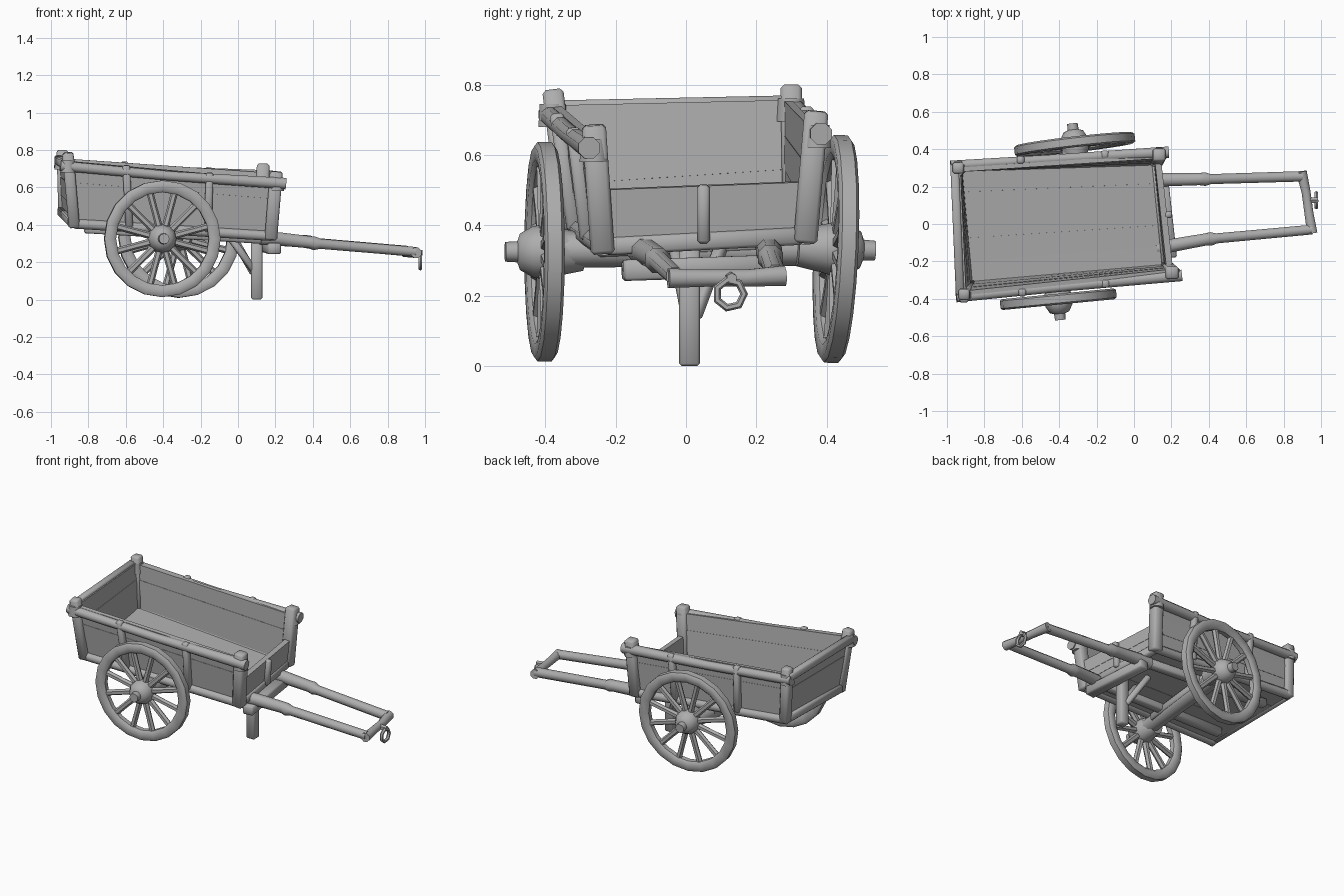
import bpy, bmesh, math
from mathutils import Vector as V, Matrix

cube = bpy.data.objects.get("Cube")
if cube:
    bpy.data.objects.remove(cube, do_unlink=True)

wood = bpy.data.materials.new("weathered_grey")
wood.use_nodes = True
GREY = (0.42, 0.42, 0.42, 1)
wood.diffuse_color = GREY
wood.node_tree.nodes["Principled BSDF"].inputs["Base Color"].default_value = GREY


def finish(name, bm, matrix=Matrix()):
    """Turn a bmesh into a shaded object."""
    bmesh.ops.recalc_face_normals(bm, faces=bm.faces)
    mesh = bpy.data.meshes.new(name)
    bm.to_mesh(mesh)
    bm.free()
    mesh.materials.append(wood)
    ob = bpy.data.objects.new(name, mesh)
    ob.matrix_world = matrix
    bpy.context.collection.objects.link(ob)
    bpy.ops.object.select_all(action='DESELECT')
    ob.select_set(True)
    bpy.context.view_layer.objects.active = ob
    bpy.ops.object.shade_smooth_by_angle(angle=math.radians(46))
    return ob


def beam(name, a, b, w, h, up=(0, 0, 1), bevel=0.008):
    """Square timber from a to b with softened edges."""
    a, b = V(a), V(b)
    d = (b - a).normalized()
    side = V(up).cross(d).normalized()
    rot = Matrix((d, side, d.cross(side))).transposed().to_4x4()
    bm = bmesh.new()
    bmesh.ops.create_cube(bm, size=1)
    bmesh.ops.scale(bm, vec=((b - a).length, w, h), verts=bm.verts)
    bmesh.ops.bevel(bm, geom=bm.edges[:], offset=bevel, segments=1, affect='EDGES')
    return finish(name, bm, Matrix.Translation((a + b) / 2) @ rot)


def pole(name, points, radii, sides=8):
    """Round timber through points, with a radius at each point."""
    pts = [V(p) for p in points]
    bm = bmesh.new()
    rings = []
    for i, p in enumerate(pts):
        d = (pts[min(i + 1, len(pts) - 1)] - pts[max(i - 1, 0)]).normalized()
        u = d.cross(V((0, 0, 1)) if abs(d.z) < 0.8 else V((1, 0, 0))).normalized()
        w = d.cross(u)
        turns = [math.tau * (k + 0.5) / sides for k in range(sides)]
        rings.append([bm.verts.new(p + radii[i] * (u * math.cos(t) + w * math.sin(t))) for t in turns])
    for r, s in zip(rings, rings[1:]):
        for k in range(sides):
            bm.faces.new((r[k], r[k - 1], s[k - 1], s[k]))
    bm.faces.new(rings[0])
    bm.faces.new(rings[-1])
    return finish(name, bm)


def planks(name, a, b, c, d, count, thick=0.024):
    """Boards running a-b, stacked towards d-c."""
    a, b, c, d = map(V, (a, b, c, d))
    n = (b - a).cross(d - a).normalized()
    bm = bmesh.new()
    for i in range(count):
        lo, hi = i / count, (i + 1) / count
        quad = (a.lerp(d, lo), b.lerp(c, lo), b.lerp(c, hi), a.lerp(d, hi))
        t = thick / 2 + 0.002 * (i % 2)
        f = [bm.verts.new(p + n * t) for p in quad]
        g = [bm.verts.new(p - n * t) for p in quad]
        bm.faces.new(f)
        bm.faces.new(g)
        for k in range(4):
            bm.faces.new((f[k], f[k - 1], g[k - 1], g[k]))
    return finish(name, bm)


def lathe(name, profile, matrix, steps, closed=False):
    """Spin (radius, y) points about the local y axis."""
    bm = bmesh.new()
    vs = [bm.verts.new((r, y, 0)) for r, y in profile]
    es = [bm.edges.new(p) for p in zip(vs, vs[1:])]
    if closed:
        es.append(bm.edges.new((vs[-1], vs[0])))
    bmesh.ops.spin(bm, geom=vs + es, cent=(0, 0, 0), axis=(0, 1, 0),
                   angle=math.tau, steps=steps, use_duplicate=False)
    bmesh.ops.remove_doubles(bm, verts=bm.verts, dist=0.0005)
    return finish(name, bm, matrix)


# Box corners: floor and top, right (-y) and left (+y), back (-x) and front (+x)
F = {"rb": V((-.875, -.32, .405)), "rf": V((.175, -.228, .34)),
     "lb": V((-.93, .295, .46)), "lf": V((.12, .33, .37))}
T = {"rb": V((-.91, -.37, .74)), "rf": V((.205, -.253, .64)),
     "lb": V((-.94, .29, .755)), "lf": V((.135, .362, .68))}

# Planked box
planks("floor_boards", F["rb"], F["rf"], F["lf"], F["lb"], 5)
planks("right_side_boards", F["rb"], F["rf"], T["rf"], T["rb"], 3)
planks("left_side_boards", F["lb"], F["lf"], T["lf"], T["lb"], 3)
planks("back_boards", F["rb"], F["lb"], T["lb"], T["rb"], 3)
planks("front_boards", F["rf"], F["lf"], F["lf"].lerp(T["lf"], .5), F["rf"].lerp(T["rf"], .54), 2, 0.03)
beam("back_top_rail", T["rb"] + V((-.02, -.01, -.01)), T["lb"] + V((-.02, .03, -.01)), .045, .05)
beam("back_sill", F["rb"] + V((-.015, 0, .01)), F["lb"] + V((-.015, 0, .01)), .04, .05)
beam("front_sill", F["rf"], F["lf"], .05, .05)
beam("front_centre_stake", (.17, .05, .35), (.185, .05, .515), .035, .04, (1, 0, 0))

# Rails, posts and stakes on both sides
for side, s, stakes in (("right", -1, (.28, .68)), ("left", 1, (.31, .73))):
    k = side[0]
    out = V((0, s * .022, 0))
    b, f = T[k + "b"], T[k + "f"]
    mid = b.lerp(f, .5) + out
    pole(side + "_top_rail", [b + out + V((-.04, 0, -.025)), mid + V((0, 0, -.03)),
                              f + out + V((.05, 0, -.02))], [.029, .027, .033])
    pole(side + "_sill", [F[k + "b"] + out * .5, F[k + "f"] + out * .5], [.028, .028])
    for end, place, width in (("b", "back", .06), ("f", "front", .068)):
        lo, hi = F[k + end], T[k + end]
        beam(f"{side}_{place}_post", lo + out * .4 - V((0, 0, .02)),
             hi + out * .4 + V((0, 0, .045)), width, width, (1, 0, 0), .01)
        pole(f"{side}_{place}_post_collar", [hi + out * .4 + V((0, 0, -.06)), hi + out * .4 + V((0, 0, .005))],
             [.044, .04])
    for i, t in enumerate(stakes):
        lo, hi = F[k + "b"].lerp(F[k + "f"], t), b.lerp(f, t)
        beam(f"{side}_stake_{i + 1}", lo + out * 1.1, hi + out * 1.4 + V((0, 0, .006)), .04, .04, (1, 0, 0))

# Wheels: rim, twelve spokes, turned hub
WHEELS = (("right", -1, (-.405, -.402, .325), 5.5, 0, .312),
          ("left", 1, (-.317, .426, .333), 6.5, -2.5, .324))
for side, s, centre, yaw, roll, R in WHEELS:
    m = (Matrix.Translation(centre) @ Matrix.Rotation(math.radians(yaw), 4, 'Z')
         @ Matrix.Rotation(math.radians(roll), 4, 'X'))
    rim = [(R, -.02), (R, .02), (R - .012, .029), (R - .05, .027),
           (R - .063, .015), (R - .063, -.015), (R - .05, -.027), (R - .012, -.029)]
    lathe(side + "_wheel_rim", rim, m, 20, closed=True)
    hub = [(0, -.11), (.054, -.11), (.068, -.04), (.078, 0), (.072, .035), (.052, .07),
           (.03, .078), (.028, .112), (0, .112)]
    lathe(side + "_wheel_hub", [(r, y * s) for r, y in hub], m, 12)
    for i in range(12):
        a = math.tau * (i + .5) / 12
        d = V((math.cos(a), 0, math.sin(a)))
        pole(f"{side}_spoke_{i + 1}", [m @ (d * .05), m @ (d * .16), m @ (d * (R - .04))],
             [.02, .018, .019], 6)

# Axle and bearers under the floor
pole("axle", [(-.40, -.37, .33), (-.335, .40, .335)], [.05, .05], 10)
beam("axle_bolster", (-.385, -.25, .335), (-.345, .27, .355), .10, .05)
beam("right_bearer", (-.82, -.19, .38), (.18, -.12, .32), .055, .05)
beam("left_bearer", (-.84, .20, .41), (.14, .235, .325), .055, .05)
beam("front_cross_bearer", (.195, -.18, .272), (.145, .27, .287), .07, .06)

# Prop leg and braces
beam("prop_leg", (.10, .01, 0), (.10, .01, .345), .06, .06, (1, 0, 0))
beam("leg_brace", (.085, .025, .14), (-.03, .10, .34), .036, .036)
beam("rear_leg_brace", (.09, .005, .15), (-.04, -.03, .33), .036, .036)

# Pull handles with swollen roots, crossbar and ring
pole("right_handle", [(.12, -.13, .328), (.22, -.112, .324), (.38, -.083, .307), (.41, -.08, .30),
                      (.44, -.077, .298), (.95, -.03, .255)], [.039, .038, .035, .039, .029, .028])
pole("left_handle", [(.08, .235, .328), (.18, .237, .324), (.35, .24, .312), (.38, .24, .308),
                     (.41, .24, .303), (.90, .255, .26)], [.039, .038, .035, .039, .029, .03])
pole("handle_crossbar", [(.953, -.05, .25), (.935, .06, .25), (.92, .17, .25), (.895, .28, .257)],
     [.03, .026, .026, .031])
pole("ring_staple", [(.925, .125, .25), (.985, .13, .25)], [.02, .015], 6)
section = [(.04 + .011 * math.cos(math.tau * i / 6), .011 * math.sin(math.tau * i / 6)) for i in range(6)]
lathe("pull_ring", section, Matrix.Translation((.975, .125, .205)) @ Matrix.Rotation(math.pi / 2, 4, 'Z'),
      7, closed=True)
